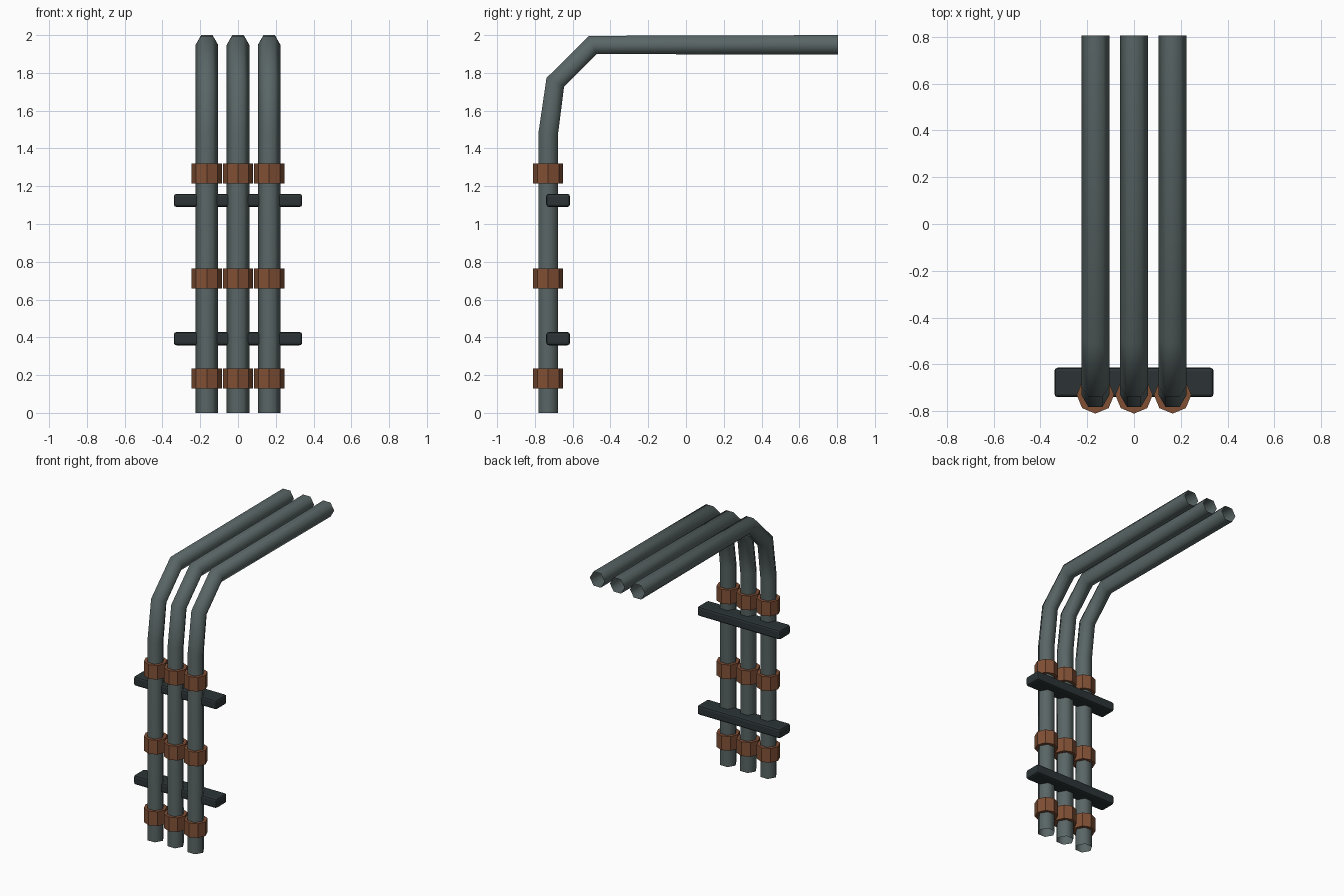
import bpy, bmesh
from math import cos, sin, pi
from mathutils import Vector

if "Cube" in bpy.data.objects:
    bpy.data.objects.remove(bpy.data.objects["Cube"])


def material(name, rgb):
    m = bpy.data.materials.new(name)
    m.diffuse_color = (*rgb, 1)
    m.use_nodes = True
    m.node_tree.nodes["Principled BSDF"].inputs["Base Color"].default_value = m.diffuse_color
    return m


PIPE = material("pipe_grey_green", (0.10, 0.13, 0.13))
RUST = material("rusty_copper", (0.22, 0.08, 0.036))
DARK = material("dark_iron", (0.025, 0.034, 0.037))


def add_object(name, bm, mat, smooth=False):
    bmesh.ops.recalc_face_normals(bm, faces=bm.faces)
    for f in bm.faces:
        f.smooth = smooth
    me = bpy.data.meshes.new(name)
    bm.to_mesh(me)
    bm.free()
    me.materials.append(mat)
    ob = bpy.data.objects.new(name, me)
    bpy.context.collection.objects.link(ob)
    return ob


PIPE_Y = -0.73
PATH = [(PIPE_Y, 0), (PIPE_Y, 1.475), (-0.692, 1.75), (-0.493, 1.948), (0.805, 1.948)]


def pipe(name, x, r=0.06, sides=6):
    # hexagonal open-ended tube swept along the bent path
    bm = bmesh.new()
    pts = [Vector((x, y, z)) for y, z in PATH]
    rings = []
    for i, p in enumerate(pts):
        t = Vector()
        if i > 0:
            t += (p - pts[i - 1]).normalized()
        if i < len(pts) - 1:
            t += (pts[i + 1] - p).normalized()
        t.normalize()
        n = Vector((0, -t.z, t.y))
        rings.append([bm.verts.new(p + Vector((1, 0, 0)) * r * cos(2 * pi * k / sides)
                                   + n * r * sin(2 * pi * k / sides)) for k in range(sides)])
    for a, b in zip(rings, rings[1:]):
        for k in range(sides):
            j = (k + 1) % sides
            bm.faces.new((a[k], a[j], b[j], b[k]))
    add_object(name, bm, PIPE, smooth=True)


def collar(name, x, z):
    # octagonal joint collar
    bm = bmesh.new()
    bmesh.ops.create_cone(bm, cap_ends=True, segments=8, radius1=0.08, radius2=0.08, depth=0.105)
    bmesh.ops.translate(bm, verts=bm.verts, vec=(x, PIPE_Y, z))
    add_object(name, bm, RUST)


def bracket(name, z):
    # chamfered wall bar behind the pipes
    bm = bmesh.new()
    bmesh.ops.create_cube(bm, size=1)
    bmesh.ops.scale(bm, verts=bm.verts, vec=(0.68, 0.126, 0.07))
    bmesh.ops.translate(bm, verts=bm.verts, vec=(0, -0.677, z))
    ob = add_object(name, bm, DARK)
    mod = ob.modifiers.new("bevel", 'BEVEL')
    mod.width = 0.014
    mod.segments = 2


for i, x in enumerate((-0.165, 0, 0.165)):
    pipe(f"pipe_{i + 1}", x)
    for j, z in enumerate((0.182, 0.712, 1.267)):
        collar(f"collar_{i + 1}_{j + 1}", x, z)

for i, z in enumerate((0.393, 1.125)):
    bracket(f"bracket_bar_{i + 1}", z)
